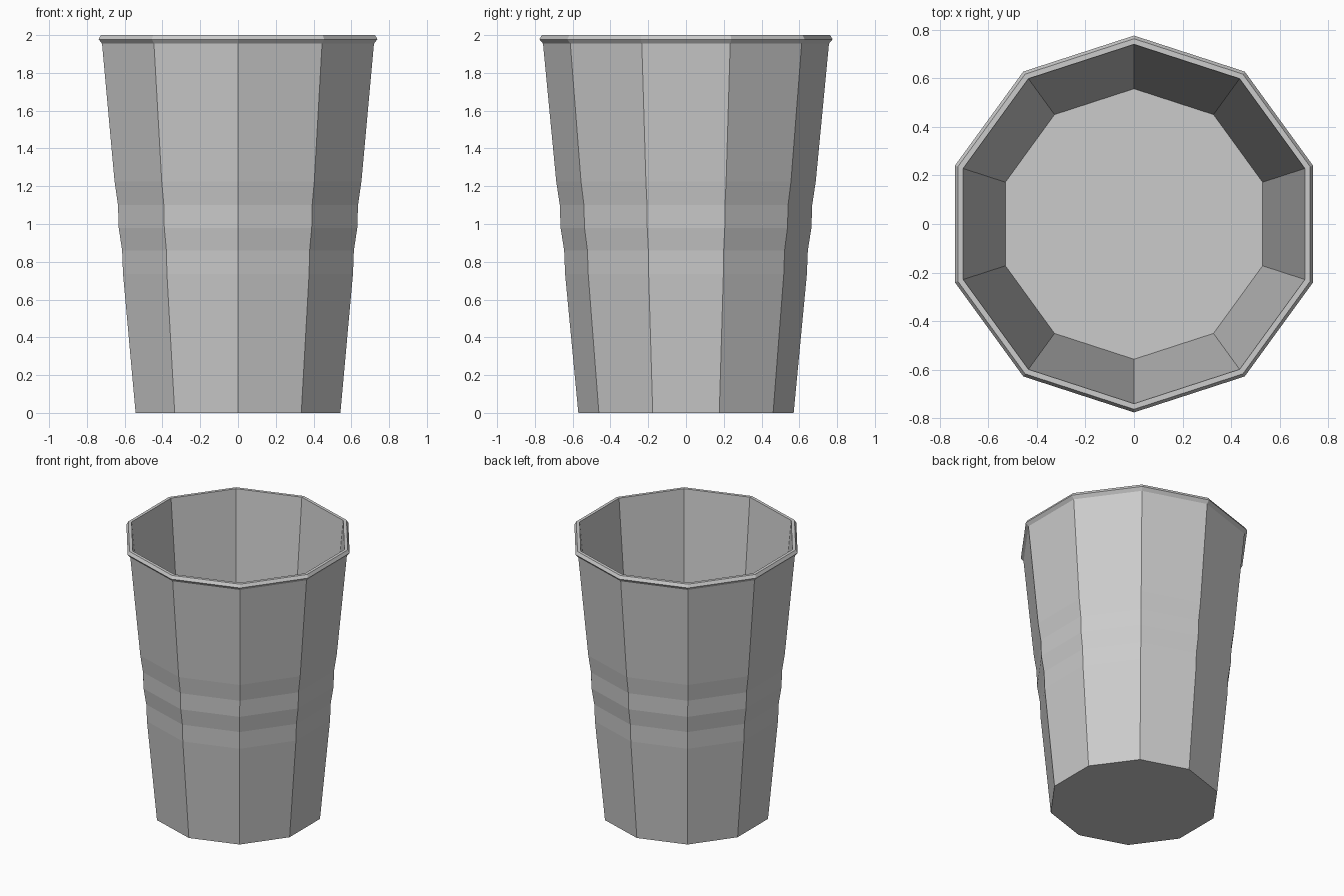
import bpy, bmesh, math

if "Cube" in bpy.data.objects:
    bpy.data.objects.remove(bpy.data.objects["Cube"])

SIDES = 10
# (radius, height) from the outer base, up over the rim and down inside
PROFILE = [
    (0.570, 0.00),
    (0.640, 0.735), (0.645, 0.86), (0.664, 0.98), (0.668, 1.10), (0.687, 1.225),  # two shallow grooves
    (0.757, 1.955), (0.776, 1.978), (0.763, 2.00),  # rim
    (0.740, 2.00), (0.557, 0.02),                   # inside wall
]

bm = bmesh.new()
rings = []
for r, z in PROFILE:
    ring = []
    for i in range(SIDES):
        a = math.pi / 2 + 2 * math.pi * i / SIDES
        ring.append(bm.verts.new((r * math.cos(a), r * math.sin(a), z)))
    rings.append(ring)

# Walls
for low, high in zip(rings, rings[1:]):
    for i in range(SIDES):
        j = (i + 1) % SIDES
        bm.faces.new((low[i], low[j], high[j], high[i]))

# Underside and inside floor
bm.faces.new(rings[0][::-1])
bm.faces.new(rings[-1])
bmesh.ops.recalc_face_normals(bm, faces=bm.faces)

mesh = bpy.data.meshes.new("cup")
bm.to_mesh(mesh)
bm.free()
bpy.context.collection.objects.link(bpy.data.objects.new("cup", mesh))
